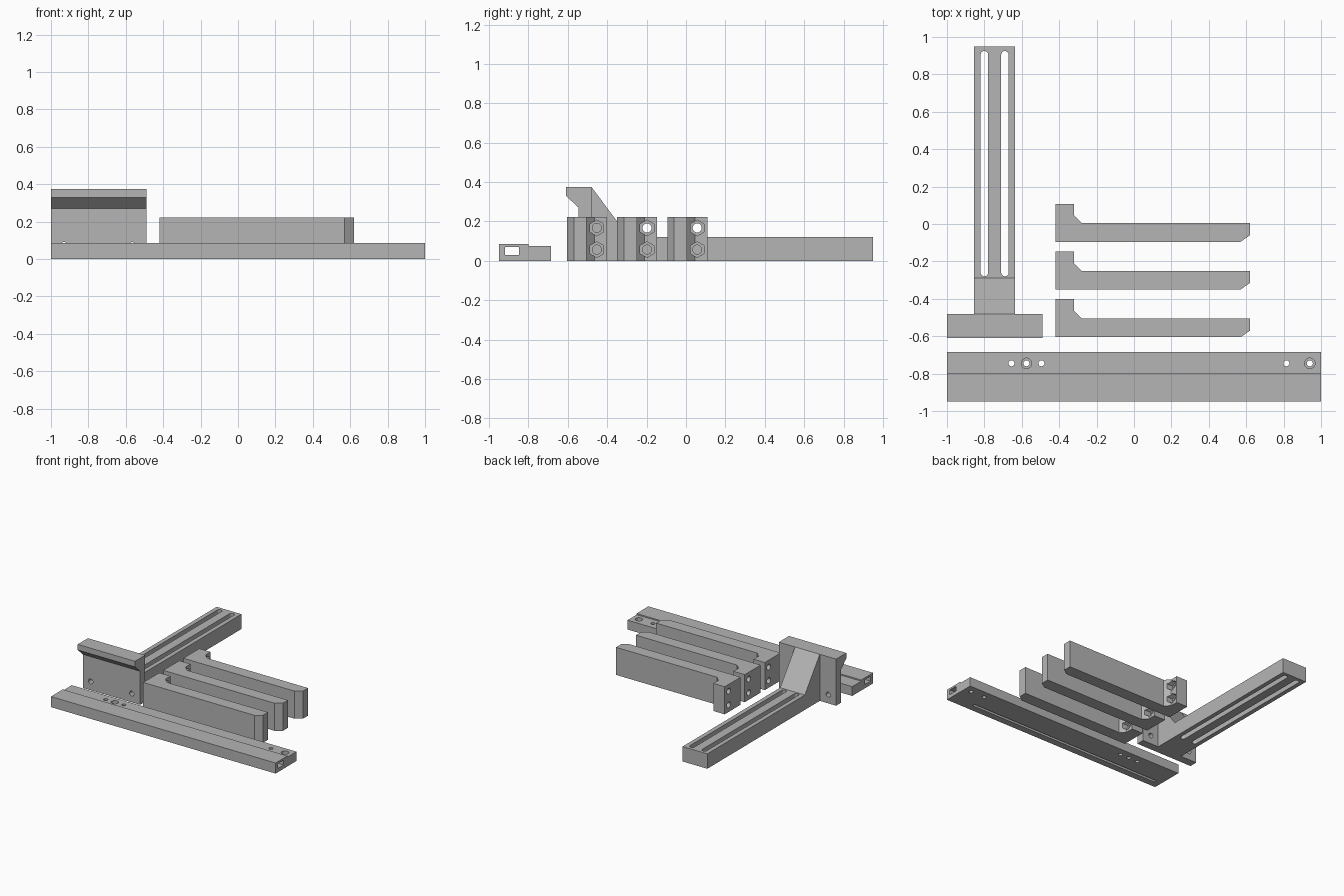
import bpy
import bmesh
import math
from mathutils import Vector

cube = bpy.data.objects.get("Cube")
if cube:
    bpy.data.objects.remove(cube, do_unlink=True)

grey = bpy.data.materials.new("plain grey")
grey.use_nodes = True
colour = (0.46, 0.46, 0.46, 1)
grey.diffuse_color = colour
grey.node_tree.nodes["Principled BSDF"].inputs["Base Color"].default_value = colour


def place(axis, u, v, w):
    """Put profile point (u, v) at depth w along the chosen axis."""
    return Vector((w, u, v)) if axis == "x" else Vector((u, w, v)) if axis == "y" else Vector((u, v, w))


def prism(name, axis, profile, lo, hi):
    """Extrude a closed profile along an axis."""
    bm = bmesh.new()
    face = bm.faces.new([bm.verts.new(place(axis, u, v, lo)) for u, v in profile])
    new = bmesh.ops.extrude_face_region(bm, geom=[face])["geom"]
    move = place(axis, 0, 0, hi - lo)
    bmesh.ops.translate(bm, vec=move, verts=[g for g in new if isinstance(g, bmesh.types.BMVert)])
    bmesh.ops.recalc_face_normals(bm, faces=bm.faces)
    mesh = bpy.data.meshes.new(name)
    bm.to_mesh(mesh)
    bm.free()
    mesh.materials.append(grey)
    obj = bpy.data.objects.new(name, mesh)
    bpy.context.scene.collection.objects.link(obj)
    return obj


def ring(u, v, radius, sides=24):
    """Regular polygon with a corner pointing up."""
    angles = [math.pi / 2 + math.tau * i / sides for i in range(sides)]
    return [(u + radius * math.cos(a), v + radius * math.sin(a)) for a in angles]


def rect(u0, v0, u1, v1):
    return [(u0, v0), (u1, v0), (u1, v1), (u0, v1)]


def slot(u, v0, v1, radius, steps=10):
    """Long slot outline with rounded ends, running along v."""
    arc = [math.pi * i / steps for i in range(steps + 1)]
    top = [(u + radius * math.cos(a), v1 - radius + radius * math.sin(a)) for a in arc]
    low = [(u - radius * math.cos(a), v0 + radius - radius * math.sin(a)) for a in arc]
    return top + low


def cut(obj, axis, profile, lo, hi):
    """Subtract a prism from a part and remove the cutter."""
    cutter = prism("cutter", axis, profile, lo, hi)
    cutter.hide_render = True
    mod = obj.modifiers.new("cut", "BOOLEAN")
    mod.operation = "DIFFERENCE"
    mod.solver = "EXACT"
    mod.object = cutter
    bpy.context.view_layer.update()
    graph = bpy.context.evaluated_depsgraph_get()
    result = bpy.data.meshes.new_from_object(obj.evaluated_get(graph))
    obj.modifiers.clear()
    obj.data = result
    bpy.data.objects.remove(cutter, do_unlink=True)


def smooth(obj):
    bpy.ops.object.select_all(action="DESELECT")
    obj.select_set(True)
    bpy.context.view_layer.objects.active = obj
    bpy.ops.object.shade_smooth_by_angle(angle=math.radians(30))


# Long stepped rail with a channel, bottom slot and screw holes
rail = prism("rail", "x", [(-0.95, 0), (-0.685, 0), (-0.685, 0.075), (-0.8, 0.075),
                           (-0.8, 0.085), (-0.95, 0.085)], -1, 1)
cut(rail, "x", rect(-0.919, 0.03, -0.848, 0.07), -1.1, 1.1)
cut(rail, "z", rect(-0.95, -0.895, 0.8, -0.873), -0.1, 0.05)
for x in (-0.655, -0.575, -0.495, 0.815, 0.94):
    cut(rail, "z", ring(x, -0.745, 0.016), -0.1, 0.2)
for x in (-0.575, 0.94):
    cut(rail, "z", ring(x, -0.745, 0.028), 0.04, 0.2)

# Slotted slide bar with its sloped brace
bar = prism("slide_bar", "x", [(-0.48, 0), (0.95, 0), (0.95, 0.12), (-0.29, 0.12),
                               (-0.48, 0.375)], -0.855, -0.635)
for x in (-0.8, -0.69):
    cut(bar, "z", slot(x, -0.28, 0.925, 0.02), -0.1, 0.3)

# Upright head plate with an overhanging lip
head = prism("head_plate", "x", [(-0.545, 0), (-0.48, 0), (-0.48, 0.375), (-0.61, 0.375),
                                 (-0.61, 0.33), (-0.545, 0.27)], -1, -0.49)
for x in (-0.93, -0.565):
    cut(head, "y", ring(x, 0.07, 0.02), -0.7, -0.4)

# Three matching arms, each with bolt holes and hexagonal nut pockets
arms = []
for number, y in enumerate((-0.605, -0.35, -0.095), 1):
    outline = [(-0.42, 0), (0.57, 0), (0.62, 0.035), (0.62, 0.1), (-0.28, 0.1),
               (-0.32, 0.14), (-0.32, 0.203), (-0.42, 0.203)]
    arm = prism(f"arm_{number}", "z", [(u, y + v) for u, v in outline], 0, 0.222)
    for z in (0.057, 0.167):
        cut(arm, "x", ring(y + 0.152, z, 0.023), -0.5, -0.3)
        cut(arm, "x", ring(y + 0.152, z, 0.04, 6), -0.352, -0.25)
    arms.append(arm)

for part in [rail, bar, head] + arms:
    smooth(part)
